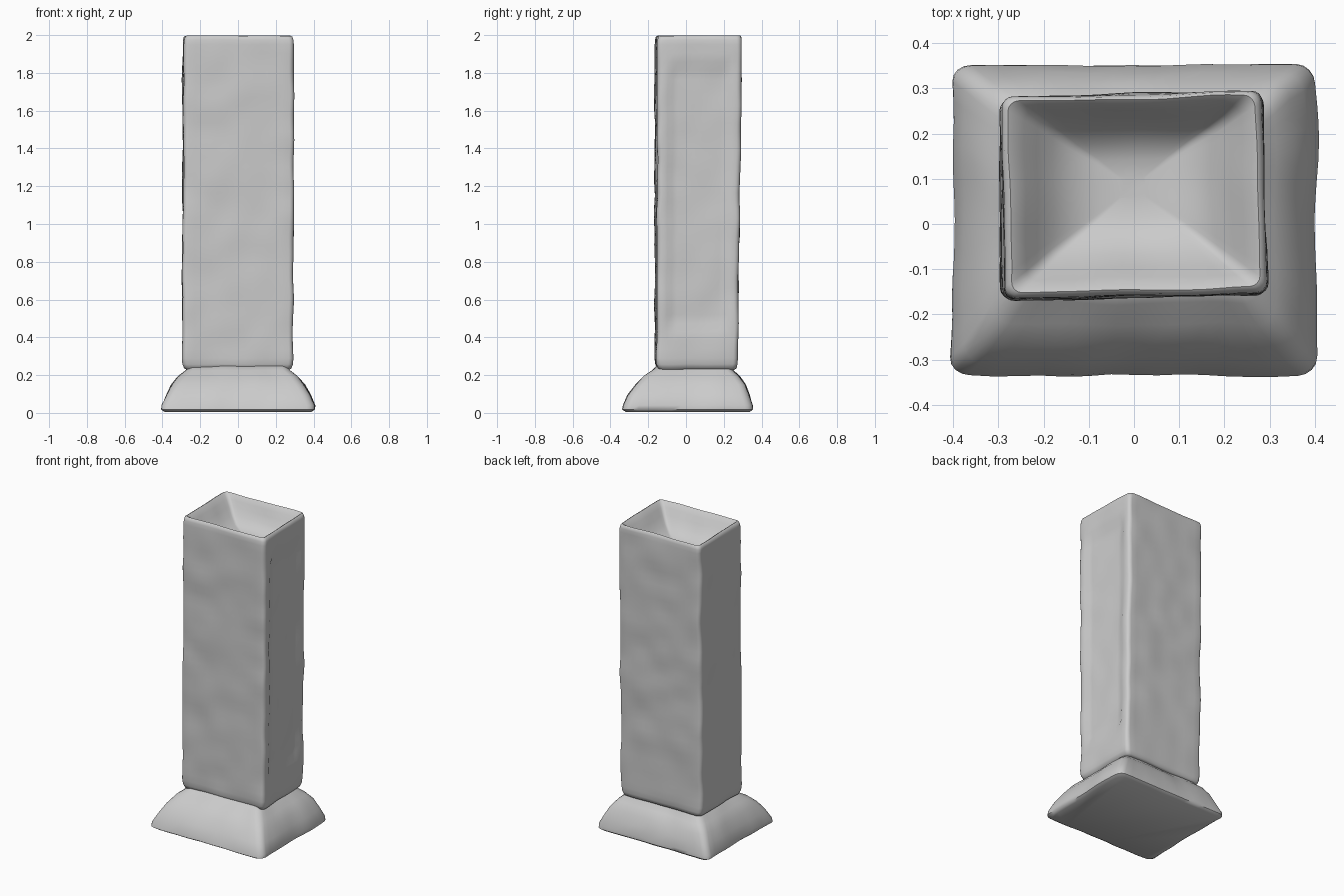
import bpy, bmesh, math
from mathutils import Vector, noise

if "Cube" in bpy.data.objects:
    bpy.data.objects.remove(bpy.data.objects["Cube"])

SIDE, ARC = 14, 4  # segments per straight side and per rounded corner


def outline(corners, r, scale=1.0, mid=(0, 0)):
    """Rounded outline of a quad given as front-left, front-right, back-right, back-left."""
    fl, fr, br, bl = [Vector(c) for c in corners]
    ru = r / (fr - fl).length
    rv = r / (bl - fl).length
    uv = []
    centres = [(ru, rv), (1 - ru, rv), (1 - ru, 1 - rv), (ru, 1 - rv)]
    for i, (cu, cv) in enumerate(centres):
        for k in range(ARC + 1):
            a = math.pi + (i + k / ARC) * math.pi / 2
            uv.append((cu + ru * math.cos(a), cv + rv * math.sin(a)))
        nu, nv = centres[(i + 1) % 4]
        a = math.pi + (i + 1) * math.pi / 2
        p, q = uv[-1], (nu + ru * math.cos(a), nv + rv * math.sin(a))
        uv += [(p[0] + (q[0] - p[0]) * k / SIDE, p[1] + (q[1] - p[1]) * k / SIDE)
               for k in range(1, SIDE)]
    pts = []
    for u, v in uv:
        p = fl * (1 - u) * (1 - v) + fr * u * (1 - v) + br * u * v + bl * (1 - u) * v
        pts.append(Vector(mid) + (p - Vector(mid)) * scale)
    return pts


def box(x0, x1, y0, y1):
    return [(x0, y0), (x1, y0), (x1, y1), (x0, y1)]


def loft(name, rings, wobble, shape=None):
    """Skin a stack of (points, z) rings, cap both ends and roughen like hewn stone."""
    bm = bmesh.new()
    rows = [[bm.verts.new((p.x, p.y, z)) for p in pts] for pts, z in rings]
    n = len(rows[0])
    for a, b in zip(rows, rows[1:]):
        for i in range(n):
            j = (i + 1) % n
            bm.faces.new((a[i], a[j], b[j], b[i]))
    bm.faces.new(rows[0][::-1])
    bm.faces.new(rows[-1])
    for v in bm.verts:
        if shape:
            shape(v.co)
        d = noise.noise_vector(v.co * 7.0) * wobble
        v.co += Vector((d.x, d.y, d.z * (0.5 if v.co.z > 0.05 else 0)))
        v.co.z = min(max(v.co.z, 0.0), 2.0)
    bmesh.ops.recalc_face_normals(bm, faces=bm.faces)
    me = bpy.data.meshes.new(name)
    bm.to_mesh(me)
    bm.free()
    ob = bpy.data.objects.new(name, me)
    bpy.context.collection.objects.link(ob)
    bpy.ops.object.select_all(action='DESELECT')
    ob.select_set(True)
    bpy.context.view_layer.objects.active = ob
    bpy.ops.object.shade_smooth_by_angle(angle=math.radians(50))
    return ob


# Flared plinth: half-width x, front y, back y, z, corner radius
plinth = [(0.385, -0.315, 0.335, 0.005, 0.04), (0.402, -0.335, 0.352, 0.018, 0.04),
          (0.402, -0.33, 0.352, 0.04, 0.04), (0.378, -0.305, 0.335, 0.095, 0.04),
          (0.35, -0.265, 0.313, 0.15, 0.04), (0.315, -0.222, 0.282, 0.195, 0.04),
          (0.275, -0.175, 0.25, 0.225, 0.035), (0.25, -0.15, 0.24, 0.25, 0.03)]
rings = [(outline(box(-x, x, y0, y1), r), z) for x, y0, y1, z, r in plinth]
loft("plinth", rings, 0.010)

# Shaft: slightly skewed rectangular block with softened ends
low = [(-0.295, -0.165), (0.292, -0.155), (0.282, 0.275), (-0.295, 0.265)]
high = [(-0.287, -0.168), (0.298, -0.15), (0.283, 0.297), (-0.293, 0.28)]
mid = (0.0, 0.085)


def section(z, scale=1.0):
    t = (z - 0.23) / 1.77
    quad = [Vector(a).lerp(Vector(b), t) for a, b in zip(low, high)]
    return outline(quad, 0.025, scale, mid)


rings = [(section(0.23, 0.90), 0.228), (section(0.24, 0.96), 0.235),
         (section(0.26, 0.99), 0.258)]
rings += [(section(0.29 + 1.66 * i / 36), 0.29 + 1.66 * i / 36) for i in range(37)]
rings += [(section(1.97, 0.995), 1.975), (section(1.99, 0.975), 1.992)]

# Hollow sunk into the top of the shaft
hollow = [(0.945, 1.997), (0.90, 1.988), (0.83, 1.965), (0.74, 1.93),
          (0.62, 1.89), (0.46, 1.855), (0.28, 1.837), (0.10, 1.832)]
rings += [(section(2.0, s), z) for s, z in hollow]


def side_panel(co):
    # Shallow recess on the right-hand face
    if co.x > 0.27 and -0.09 < co.y < 0.22 and 0.45 < co.z < 1.84:
        co.x -= 0.012


loft("shaft", rings, 0.007, side_panel)
